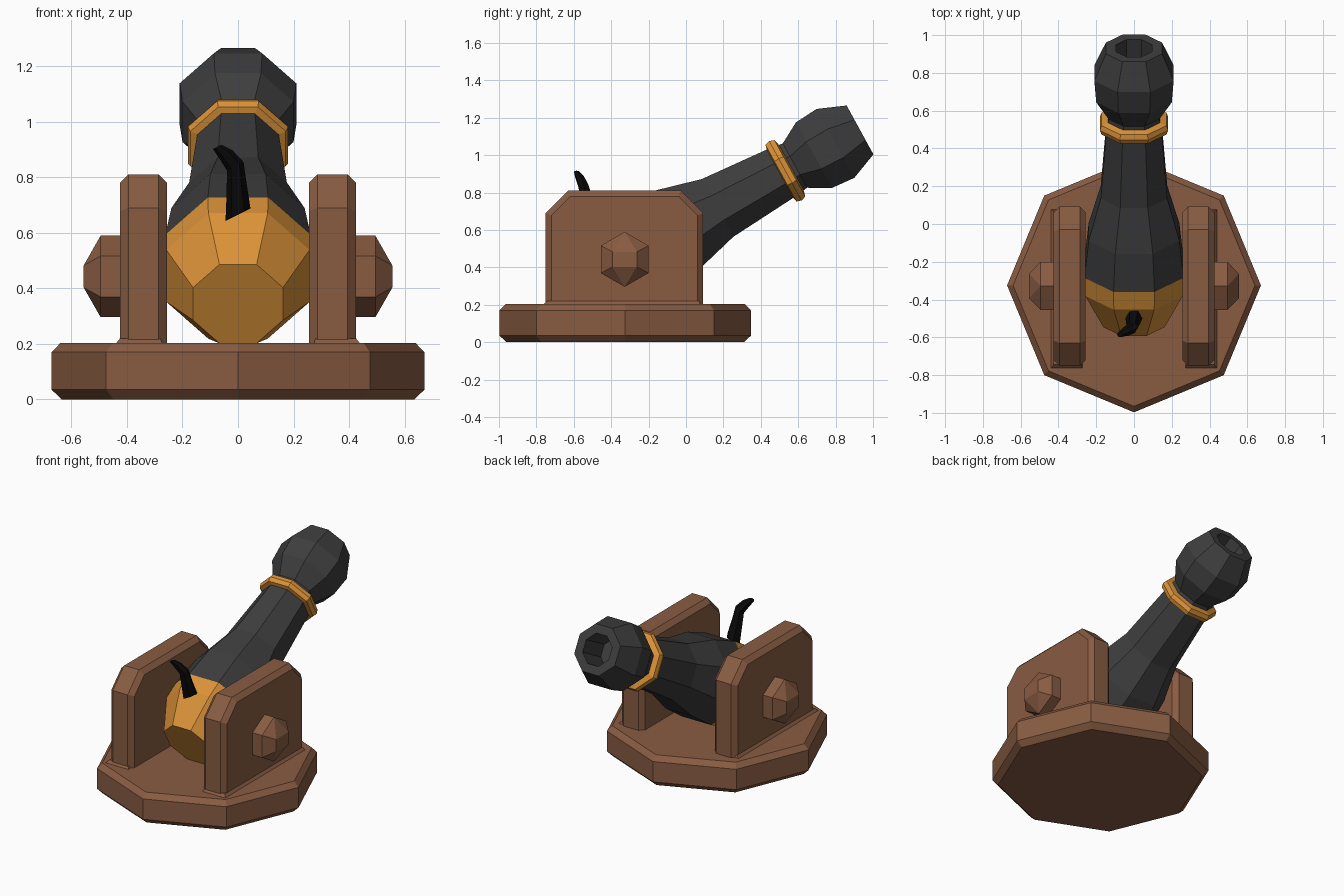
import bpy, bmesh, math
from mathutils import Vector

if "Cube" in bpy.data.objects:
    bpy.data.objects.remove(bpy.data.objects["Cube"])


def material(name, rgb):
    m = bpy.data.materials.new(name)
    m.diffuse_color = (*rgb, 1)
    m.use_nodes = True
    m.node_tree.nodes["Principled BSDF"].inputs["Base Color"].default_value = m.diffuse_color
    return m


WOOD = material("brown wood", (0.25, 0.107, 0.055))
IRON = material("dark iron", (0.047, 0.047, 0.047))
BRASS = material("brass", (0.71, 0.29, 0.04))
BLACK = material("black fuse", (0.003, 0.003, 0.003))


def finish(name, bm, mat):
    bmesh.ops.recalc_face_normals(bm, faces=bm.faces)
    me = bpy.data.meshes.new(name)
    bm.to_mesh(me)
    bm.free()
    me.materials.append(mat)
    ob = bpy.data.objects.new(name, me)
    bpy.context.collection.objects.link(ob)
    return ob


def loft(name, rings, mat, closed=False):
    """Skin matching rings of points, with end caps or joined into a loop."""
    bm = bmesh.new()
    vs = [[bm.verts.new(p) for p in r] for r in rings]
    n = len(vs[0])
    for a, b in zip(vs, vs[1:] + (vs[:1] if closed else [])):
        for i in range(n):
            j = (i + 1) % n
            bm.faces.new((a[i], a[j], b[j], b[i]))
    if not closed:
        bm.faces.new(vs[0])
        bm.faces.new(vs[-1])
    return finish(name, bm, mat)


def hull(name, pts, mat):
    bm = bmesh.new()
    for p in pts:
        bm.verts.new(p)
    bmesh.ops.convex_hull(bm, input=bm.verts)
    bmesh.ops.dissolve_limit(bm, angle_limit=0.02, verts=bm.verts, edges=bm.edges)
    return finish(name, bm, mat)


# Octagonal base with chamfered rims
def base_ring(z, r):
    return [(r * math.sin(k * math.pi / 4), -0.325 + r * math.cos(k * math.pi / 4), z)
            for k in range(8)]


loft("base", [base_ring(0, 0.635), base_ring(0.035, 0.672),
              base_ring(0.17, 0.672), base_ring(0.203, 0.64)], WOOD)


# Side walls, feet and pivot bolts, mirrored
def wall_ring(x, d):
    c = 0.12 - d * 0.41
    y0, y1, z1 = -0.75 + d, 0.092 - d, 0.81 - d
    k = 0.12 - d * 0.586
    return [(x, y0, 0.15), (x, y0, z1 - k), (x, y0 + k, z1),
            (x, y1 - k, z1), (x, y1, z1 - k), (x, y1, 0.15)]


for side, s in (("right", 1), ("left", -1)):
    loft(side + "_wall", [wall_ring(s * 0.256, 0.03), wall_ring(s * 0.286, 0),
                          wall_ring(s * 0.395, 0), wall_ring(s * 0.425, 0.03)], WOOD)
    hull(side + "_foot",
         [(s * x, y, 0.195) for x in (0.27, 0.445) for y in (-0.77, 0.08)] +
         [(s * x, y, 0.22) for x in (0.28, 0.425) for y in (-0.745, 0.07)], WOOD)
    bolt = [(s * x, -0.328 + 0.147 * math.sin(k * math.pi / 3),
             0.443 + 0.147 * math.cos(k * math.pi / 3))
            for x in (0.4, 0.495) for k in range(6)]
    bolt += [(s * 0.556, -0.328 + a, 0.443 + b) for a in (-0.065, 0.065) for b in (-0.04, 0.04)]
    hull(side + "_bolt", bolt, WOOD)

# Barrel parts: octagonal sections along a tilted axis through the pivot
PIVOT = Vector((0, -0.33, 0.445))
AXIS = Vector((0, 0.877, 0.48)).normalized()
UP = Vector((0, -AXIS.z, AXIS.y))


def section(s, r):
    R = r / math.cos(math.pi / 8)          # r is the distance to the flats
    angles = [(k + 0.5) * math.pi / 4 for k in range(8)]
    return [PIVOT + AXIS * s + Vector((R * math.cos(a), 0, 0)) + UP * R * math.sin(a)
            for a in angles]


def turned(name, profile, mat, closed=False):
    return loft(name, [section(s, r) for s, r in profile], mat, closed)


turned("breech", [(-0.21, 0.162), (0.0, 0.258), (0.11, 0.262)], BRASS)
turned("barrel", [(0.11, 0.262), (0.328, 0.24), (0.568, 0.176), (0.94, 0.148),
                  (1.04, 0.135), (1.156, 0.2), (1.287, 0.21), (1.437, 0.149),
                  (1.437, 0.095), (1.22, 0.095)], IRON)
turned("barrel_band", [(0.945, 0.13), (0.955, 0.172), (0.982, 0.181),
                       (1.009, 0.172), (1.02, 0.13)], BRASS, closed=True)

# Bent fuse
path = [((0.0, -0.5, 0.665), 0.045), ((-0.005, -0.53, 0.76), 0.036),
        ((-0.01, -0.55, 0.84), 0.03), ((-0.045, -0.57, 0.885), 0.025),
        ((-0.075, -0.585, 0.91), 0.015)]
loft("fuse", [[(x + r * math.cos(k * math.tau / 6), y + r * math.sin(k * math.tau / 6),
                z + 0.5 * r * math.cos(k * math.tau / 6))
               for k in range(6)] for (x, y, z), r in path], BLACK)
